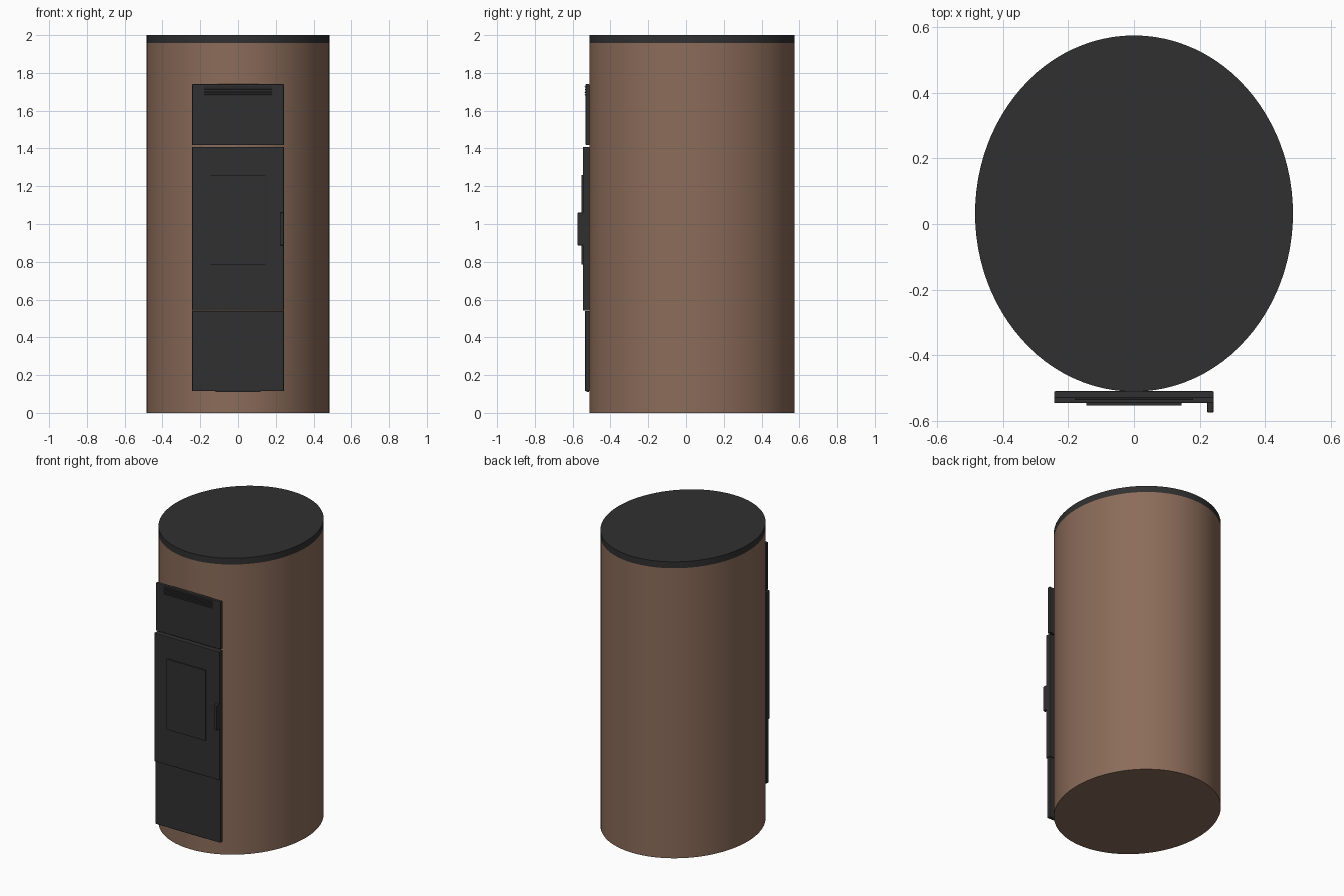
import bpy
import math

if "Cube" in bpy.data.objects:
    bpy.data.objects.remove(bpy.data.objects["Cube"])


def material(name, color):
    m = bpy.data.materials.new(name)
    m.diffuse_color = (*color, 1)
    m.use_nodes = True
    m.node_tree.nodes["Principled BSDF"].inputs["Base Color"].default_value = m.diffuse_color
    return m


brown = material("brown_cladding", (0.26, 0.15, 0.102))
black = material("black_metal", (0.030, 0.030, 0.030))


def drum(name, z0, z1, mat):
    """Upright oval cylinder, smooth round the side."""
    bpy.ops.mesh.primitive_cylinder_add(vertices=96, radius=1, depth=1)
    ob = bpy.context.object
    ob.name = name
    ob.scale = (0.485, 0.543, z1 - z0)
    ob.location = (0, 0.032, (z0 + z1) / 2)
    bpy.ops.object.transform_apply(location=True, rotation=False, scale=True)
    bpy.ops.object.shade_smooth_by_angle(angle=math.radians(35))
    ob.data.materials.append(mat)
    return ob


def plate(name, x, y, z, bevel=0.003, tilt=0):
    """Box from (min, max) ranges with slightly eased edges."""
    bpy.ops.mesh.primitive_cube_add(size=1)
    ob = bpy.context.object
    ob.name = name
    ob.scale = (x[1] - x[0], y[1] - y[0], z[1] - z[0])
    bpy.ops.object.transform_apply(location=False, rotation=False, scale=True)
    ob.location = (sum(x) / 2, sum(y) / 2, sum(z) / 2)
    ob.rotation_euler.x = tilt
    if bevel:
        mod = ob.modifiers.new("eased_edges", "BEVEL")
        mod.width = bevel
        mod.segments = 2
    ob.data.materials.append(black)
    return ob


# Oval stove body and flush top cover
drum("stove_body", 0, 1.957, brown)
drum("top_cover", 1.957, 2.0, black)

# Flat front: base panel, door, upper panel
W = (-0.243, 0.243)
plate("base_panel", W, (-0.534, -0.51), (0.115, 0.54))
plate("base_panel_lip", (-0.12, 0.12), (-0.526, -0.514), (0.111, 0.12), 0)
plate("door", W, (-0.546, -0.51), (0.542, 1.408))
plate("upper_panel", W, (-0.531, -0.51), (1.418, 1.74))

# Door window and handle
plate("door_window", (-0.145, 0.145), (-0.554, -0.545), (0.785, 1.26), 0.001)
plate("door_handle", (0.222, 0.243), (-0.575, -0.54), (0.887, 1.06), 0.005)

# Tilted vent slats near the top of the upper panel
for i in range(4):
    z = 1.682 + i * 0.014
    plate(f"vent_slat_{i + 1}", (-0.18, 0.18), (-0.536, -0.526),
          (z, z + 0.005), 0, math.radians(25))
